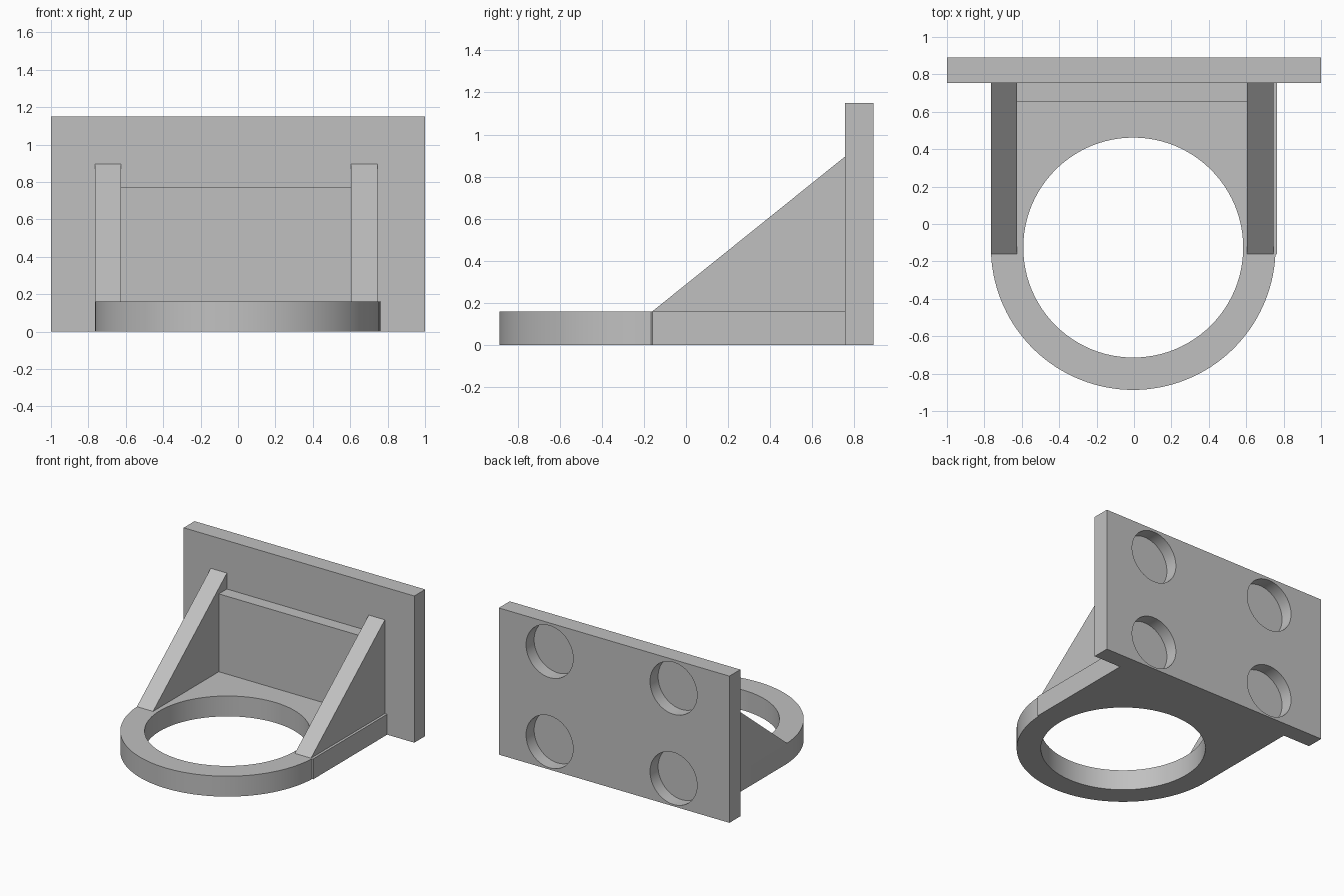
import bpy, bmesh, math
from mathutils import Vector

cube = bpy.data.objects.get("Cube")
if cube:
    bpy.data.objects.remove(cube, do_unlink=True)

grey = bpy.data.materials.new("plain grey")
grey.use_nodes = True
colour = (0.53, 0.53, 0.53, 1)
grey.diffuse_color = colour
grey.node_tree.nodes["Principled BSDF"].inputs["Base Color"].default_value = colour


def prism(name, points, offset):
    """Extrude a closed planar profile along an offset vector."""
    bm = bmesh.new()
    face = bm.faces.new([bm.verts.new(p) for p in points])
    top = bmesh.ops.extrude_face_region(bm, geom=[face])["geom"]
    moved = [v for v in top if isinstance(v, bmesh.types.BMVert)]
    bmesh.ops.translate(bm, vec=Vector(offset), verts=moved)
    bmesh.ops.recalc_face_normals(bm, faces=bm.faces)
    mesh = bpy.data.meshes.new(name)
    bm.to_mesh(mesh)
    bm.free()
    mesh.materials.append(grey)
    obj = bpy.data.objects.new(name, mesh)
    bpy.context.collection.objects.link(obj)
    return obj


def box(name, x0, x1, y0, y1, z0, z1):
    return prism(name, [(x0, y0, z0), (x1, y0, z0), (x1, y1, z0), (x0, y1, z0)],
                 (0, 0, z1 - z0))


def arc(radius, start, end, steps):
    angles = [math.radians(start + (end - start) * i / steps) for i in range(steps + 1)]
    return [(radius * math.cos(a), radius * math.sin(a)) for a in angles]


def cut(obj, cutter):
    mod = obj.modifiers.new("cut", "BOOLEAN")
    mod.operation, mod.solver, mod.object = "DIFFERENCE", "EXACT", cutter
    select(obj)
    bpy.ops.object.modifier_apply(modifier=mod.name)
    bpy.data.objects.remove(cutter, do_unlink=True)


def select(obj):
    bpy.ops.object.select_all(action="DESELECT")
    obj.select_set(True)
    bpy.context.view_layer.objects.active = obj


# Main dimensions
wall_y, back_y = 0.755, 0.89
base_z, rib_y, half = 0.16, -0.16, 0.765
ring_x, ring_y = -0.004, -0.126

# Base: rounded front, straight sides, large round opening
front = [(ring_x + x, ring_y + y, 0) for x, y in arc(0.761, 183, 357, 64)]
outline = ([(half, rib_y, 0), (half, wall_y, 0), (-half, wall_y, 0), (-half, rib_y, 0)]
           + front)
base = prism("ring_base", outline, (0, 0, base_z))
opening = [(ring_x + x, ring_y + y, -0.1) for x, y in arc(0.588, 0, 360, 96)[:-1]]
cut(base, prism("opening_cutter", opening, (0, 0, 0.5)))

# Mounting plate with four blind holes in its back
plate = box("mounting_plate", -1, 1, wall_y, back_y, 0, 1.15)
for cx in (-0.515, 0.56):
    for cz in (0.218, 0.925):
        circle = [(cx + x, back_y + 0.1, cz + z) for x, z in arc(0.204, 0, 360, 64)[:-1]]
        cut(plate, prism("hole_cutter", circle, (0, -0.2, 0)))

# Sloping side ribs
for side, x in (("right", -0.765), ("left", 0.605)):
    prism(side + "_rib",
          [(x, rib_y, base_z), (x, wall_y, base_z), (x, wall_y, 0.895)], (0.14, 0, 0))

# Thickening wall between the ribs
box("inner_wall", -0.625, 0.605, 0.655, wall_y, base_z, 0.77)

# Round walls smooth, edges sharp
for obj in (base, plate):
    select(obj)
    bpy.ops.object.shade_smooth_by_angle(angle=math.radians(30))
